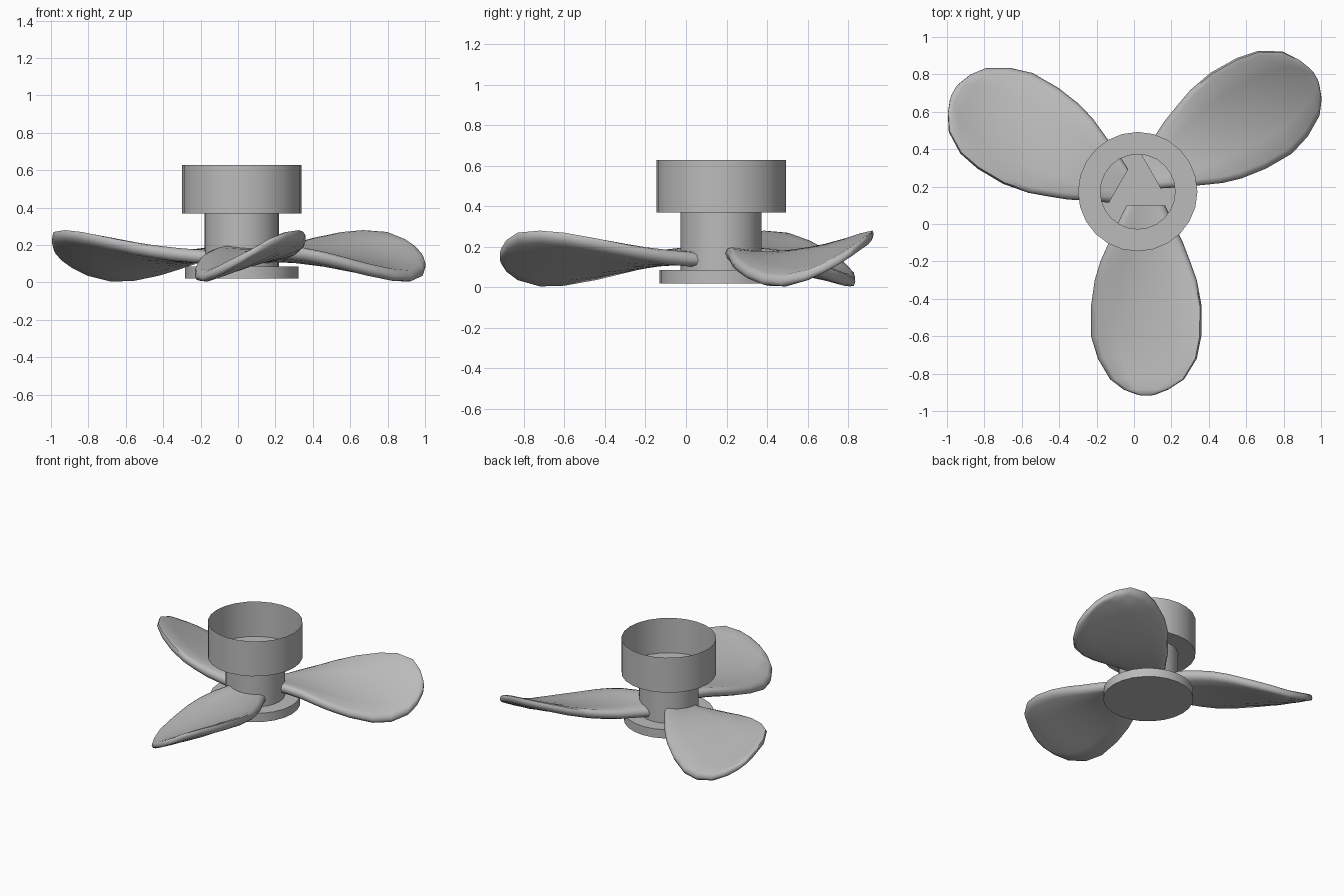
import bpy, bmesh, math
from mathutils import Matrix, Vector

cube = bpy.data.objects.get("Cube")
if cube:
    bpy.data.objects.remove(cube, do_unlink=True)

HUB = Vector((0.02, 0.173, 0))

metal = bpy.data.materials.new("plain_grey")
metal.use_nodes = True
metal.diffuse_color = (0.5, 0.5, 0.5, 1)
metal.node_tree.nodes["Principled BSDF"].inputs["Base Color"].default_value = (0.5, 0.5, 0.5, 1)


def finish(name, bm, angle):
    """Turn a bmesh into a smooth-shaded object."""
    mesh = bpy.data.meshes.new(name)
    bm.to_mesh(mesh)
    bm.free()
    mesh.materials.append(metal)
    obj = bpy.data.objects.new(name, mesh)
    bpy.context.collection.objects.link(obj)
    bpy.ops.object.select_all(action='DESELECT')
    obj.select_set(True)
    bpy.context.view_layer.objects.active = obj
    bpy.ops.object.shade_smooth_by_angle(angle=math.radians(angle))
    return obj


def lathe(name, profile, steps=24):
    """Revolve (radius, height) points around the hub axis."""
    bm = bmesh.new()
    verts = [bm.verts.new((r, 0, z)) for r, z in profile]
    edges = [bm.edges.new(pair) for pair in zip(verts, verts[1:])]
    bmesh.ops.spin(bm, geom=verts + edges, axis=(0, 0, 1), cent=(0, 0, 0),
                   angle=math.tau, steps=steps, use_duplicate=False)
    bmesh.ops.remove_doubles(bm, verts=bm.verts, dist=0.0005)
    bmesh.ops.recalc_face_normals(bm, faces=bm.faces)
    bmesh.ops.translate(bm, verts=bm.verts, vec=HUB)
    return finish(name, bm, 35)


# Hub: closed base disc, then a thin open tube stepping out into the cup
lathe("base_disc", [(0, 0.02), (0.303, 0.02), (0.303, 0.085), (0, 0.085)])
lathe("hub_tube_and_cup", [(0.2, 0.08), (0.2, 0.368), (0.319, 0.368), (0.319, 0.627)])

# Blade stations: distance out, trailing side, leading side,
# trailing height, leading height, half thickness
STATIONS = [
    (0.10, -0.064, 0.142, 0.170, 0.130, 0.036),
    (0.20, -0.114, 0.188, 0.168, 0.140, 0.036),
    (0.30, -0.159, 0.238, 0.155, 0.154, 0.036),
    (0.40, -0.204, 0.276, 0.132, 0.171, 0.035),
    (0.50, -0.234, 0.312, 0.105, 0.192, 0.034),
    (0.64, -0.254, 0.338, 0.067, 0.222, 0.033),
    (0.80, -0.254, 0.336, 0.034, 0.252, 0.032),
    (0.92, -0.217, 0.312, 0.026, 0.264, 0.030),
    (1.03, -0.152, 0.244, 0.052, 0.256, 0.027),
    (1.085, -0.080, 0.160, 0.090, 0.221, 0.024),
    (1.11, -0.014, 0.096, 0.125, 0.185, 0.020),
    (1.118, 0.016, 0.066, 0.140, 0.165, 0.010),
]


def section(bm, u, v0, v1, z0, z1, r):
    """Thin cambered plate with rounded edges, running outward along -y."""
    outline = []
    for side, edge in ((1, v1), (-1, v0)):
        for k in range(5):
            a = side * (k - 2) * math.pi / 4
            outline.append((edge + side * r * (math.cos(a) - 1), r * math.sin(a)))
        # flat face between the two rounded edges
        start = edge - side * r
        end = (v0 + r) if side > 0 else (v1 - r)
        outline += [(start + (end - start) * k / 5, side * r) for k in range(1, 5)]
    ring = []
    for v, t in outline:
        s = (v - v0) / (v1 - v0)
        sag = 0.08 * (v1 - v0) ** 2 * 4 * s * (1 - s)
        ring.append(bm.verts.new((v, -u, z0 + (z1 - z0) * s - sag + t)))
    return ring


def blade(name, turn, pivot_y):
    bm = bmesh.new()
    rings = [section(bm, *st) for st in STATIONS]
    for a, b in zip(rings, rings[1:]):
        for i in range(len(a)):
            j = (i + 1) % len(a)
            bm.faces.new((a[i], a[j], b[j], b[i]))
    bm.faces.new(rings[0])
    bm.faces.new(rings[-1])
    bmesh.ops.recalc_face_normals(bm, faces=bm.faces)
    bm.transform(Matrix.Translation((0.024, pivot_y, 0))
                 @ Matrix.Rotation(math.radians(turn), 4, 'Z'))
    return finish(name, bm, 60)


# Three like blades around the hub, each set slightly off its axis
for name, turn, pivot_y in (("front_blade", 0, 0.2), ("left_blade", 120, 0.196),
                            ("right_blade", 240, 0.187)):
    blade(name, turn, pivot_y)
